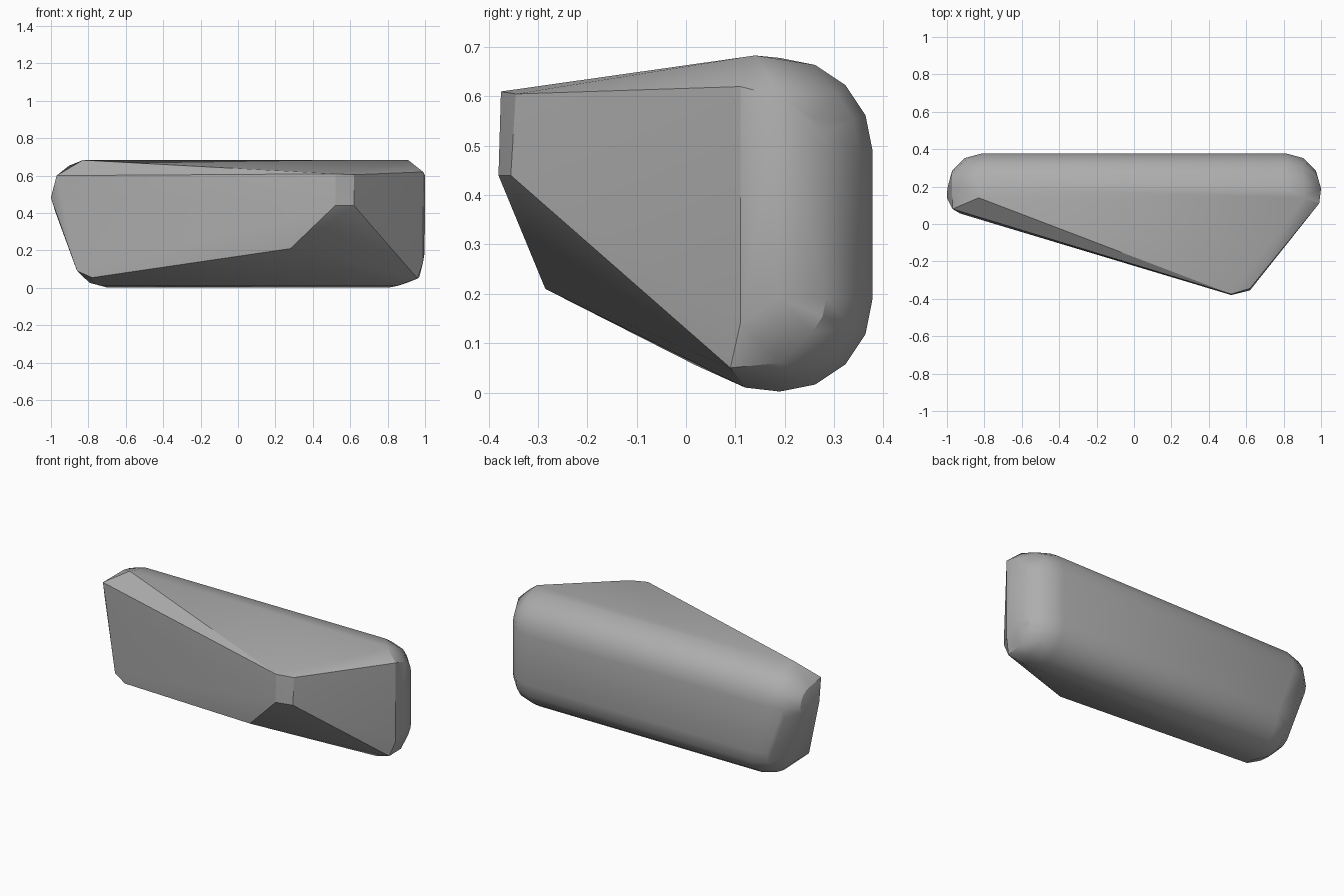
import bpy
import bmesh
import math
from mathutils import Vector

default_cube = bpy.data.objects.get("Cube")
if default_cube:
    bpy.data.objects.remove(default_cube, do_unlink=True)

# Plain grey stone
stone_grey = bpy.data.materials.new("stone_grey")
stone_grey.use_nodes = True
colour = (0.42, 0.42, 0.42, 1)
stone_grey.diffuse_color = colour
stone_grey.node_tree.nodes["Principled BSDF"].inputs["Base Color"].default_value = colour

# Chipped front peak, with its lower ridge
front_peak = [
    (.52, -.375, .61), (.52, -.38, .44),
    (.62, -.345, .605), (.62, -.355, .44),
    (.28, -.285, .21),
]
# Leaning left end
left_end = [
    (-.97, .08, .6), (-.93, .056, .5), (-1, .14, .48),
    (-.83, .14, .683), (-.86, .04, .09), (-.78, .02, .055),
    (-.73, .12, .01),
]
# Upright right end
right_end = [
    (.99, .11, .62), (.99, .11, .14), (.96, .09, .05),
    (1, .19, .6), (.91, .14, .683), (.85, .12, .01),
    (.97, .19, .06),
]


def rounded_corner(bm, centre, radius, segments, rings):
    """Add the rear half of a faceted ball as points."""
    for ring in range(rings + 1):
        tilt = math.pi * ring / rings
        for step in range(segments + 1):
            turn = math.pi * step / segments
            outward = Vector((
                math.cos(tilt),
                math.sin(tilt) * math.sin(turn),
                math.sin(tilt) * math.cos(turn),
            ))
            bm.verts.new(Vector(centre) + outward * radius)


def build_rock(name):
    bm = bmesh.new()
    for point in front_peak + left_end + right_end:
        bm.verts.new(point)

    # Four worn corners make the rounded back
    low, high, depth, radius = .19, .49, .19, .188
    for centre in (
        (-.81, depth, high), (-.7, depth, low),
        (.81, depth, high), (.81, depth, low),
    ):
        rounded_corner(bm, centre, radius, segments=8, rings=6)

    # Wrap the points in a single faceted skin
    bmesh.ops.remove_doubles(bm, verts=bm.verts[:], dist=.002)
    bmesh.ops.convex_hull(bm, input=bm.verts[:])
    loose = [vert for vert in bm.verts if not vert.link_faces]
    bmesh.ops.delete(bm, geom=loose, context="VERTS")
    bmesh.ops.dissolve_limit(
        bm, angle_limit=math.radians(1),
        verts=bm.verts[:], edges=bm.edges[:],
    )
    bmesh.ops.recalc_face_normals(bm, faces=bm.faces[:])

    mesh = bpy.data.meshes.new(name)
    bm.to_mesh(mesh)
    bm.free()
    mesh.materials.append(stone_grey)
    rock = bpy.data.objects.new(name, mesh)
    bpy.context.collection.objects.link(rock)
    return rock


rock = build_rock("rock")
bpy.ops.object.select_all(action="DESELECT")
rock.select_set(True)
bpy.context.view_layer.objects.active = rock
bpy.ops.object.shade_smooth_by_angle(angle=math.radians(30))
